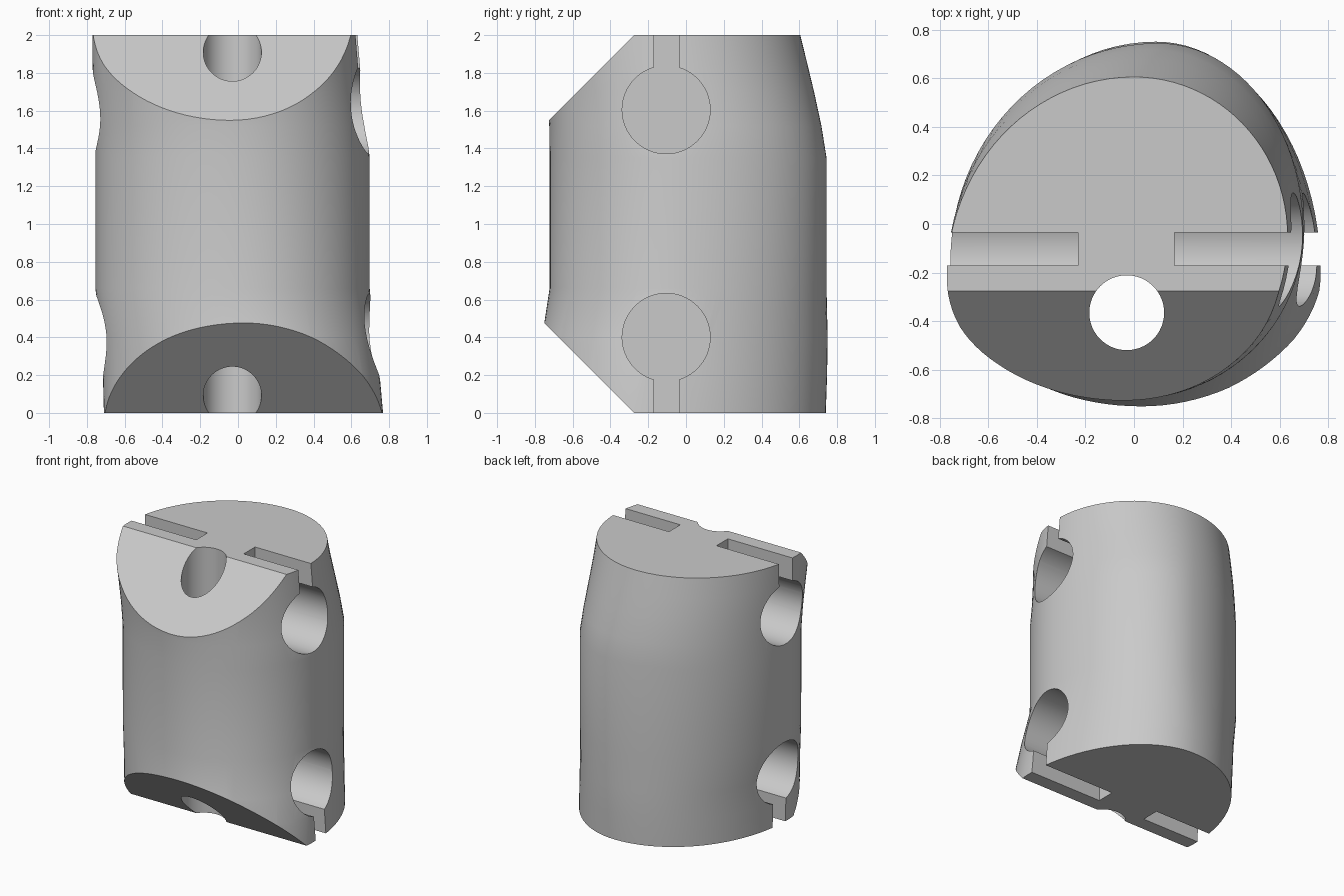
import bpy, bmesh, math
from mathutils import Vector

cube = bpy.data.objects.get("Cube")
if cube:
    bpy.data.objects.remove(cube, do_unlink=True)

grey = bpy.data.materials.new("plain grey")
grey.use_nodes = True
colour = (0.59, 0.59, 0.59, 1)
grey.diffuse_color = colour
grey.node_tree.nodes["Principled BSDF"].inputs["Base Color"].default_value = colour


def add_object(name, bm):
    bmesh.ops.recalc_face_normals(bm, faces=bm.faces)
    mesh = bpy.data.meshes.new(name)
    bm.to_mesh(mesh)
    bm.free()
    mesh.materials.append(grey)
    obj = bpy.data.objects.new(name, mesh)
    bpy.context.collection.objects.link(obj)
    return obj


# Body sections: height, then left, right, back and front extents,
# x of the back and front crowns, y of the left and right crowns
SECTIONS = [
    (0.0, -0.71, 0.768, 0.74, -0.79, 0.08, 0.08, -0.2, -0.2),
    (0.2, -0.715, 0.75, 0.747, -0.775, 0.08, 0.07, -0.19, -0.17),
    (0.4, -0.725, 0.722, 0.75, -0.762, 0.09, 0.05, -0.18, -0.12),
    (0.66, -0.755, 0.697, 0.744, -0.722, 0.1, -0.01, -0.15, -0.03),
    (1.35, -0.755, 0.697, 0.744, -0.722, 0.1, -0.02, -0.15, -0.03),
    (1.52, -0.758, 0.68, 0.717, -0.724, 0.07, -0.04, -0.17, -0.03),
    (1.7, -0.766, 0.66, 0.678, -0.738, 0.04, -0.06, -0.19, -0.04),
    (1.85, -0.77, 0.645, 0.642, -0.76, 0.02, -0.08, -0.21, -0.05),
    (2.0, -0.77, 0.632, 0.605, -0.775, 0.0, -0.08, -0.22, -0.05),
]
SIDES = 96


def section_ring(bm, z, left, right, back, front, back_x, front_x, left_y, right_y):
    ring = []
    for i in range(SIDES):
        a = math.tau * i / SIDES
        c, s = math.cos(a), math.sin(a)
        cx = back_x if s > 0 else front_x
        cy = right_y if c > 0 else left_y
        x = cx + c * (right - cx if c > 0 else cx - left)
        y = cy + s * (back - cy if s > 0 else cy - front)
        ring.append(bm.verts.new((x, y, z)))
    return ring


bm = bmesh.new()
rings = [section_ring(bm, *row) for row in SECTIONS]
for low, high in zip(rings, rings[1:]):
    for i in range(SIDES):
        j = (i + 1) % SIDES
        bm.faces.new((low[i], low[j], high[j], high[i]))
bm.faces.new(rings[0][::-1])
bm.faces.new(rings[-1])

# Sloping front faces at both ends
for point, normal in (((0, -0.275, 2), (0, -1, 1)),
                      ((0, -0.274, 0), (0, -1, -1))):
    bmesh.ops.bisect_plane(
        bm, geom=bm.verts[:] + bm.edges[:] + bm.faces[:], dist=1e-5,
        plane_co=point, plane_no=Vector(normal).normalized(), clear_outer=True)
    edges = [e for e in bm.edges if e.is_boundary]
    bmesh.ops.holes_fill(bm, edges=edges, sides=0)
body = add_object("shaped_block", bm)


def cylinder_cutter(name, start, end, radius):
    start, end = Vector(start), Vector(end)
    bm = bmesh.new()
    bmesh.ops.create_cone(bm, cap_ends=True, segments=64, radius1=radius,
                          radius2=radius, depth=(end - start).length)
    rot = (end - start).to_track_quat("Z", "Y").to_matrix()
    bmesh.ops.rotate(bm, verts=bm.verts, matrix=rot)
    bmesh.ops.translate(bm, verts=bm.verts, vec=(start + end) / 2)
    return add_object(name, bm)


def box_cutter(name, low, high):
    low, high = Vector(low), Vector(high)
    bm = bmesh.new()
    bmesh.ops.create_cube(bm, size=1)
    bmesh.ops.scale(bm, verts=bm.verts, vec=high - low)
    bmesh.ops.translate(bm, verts=bm.verts, vec=(low + high) / 2)
    return add_object(name, bm)


# Vertical bore, blind side sockets and the narrow slots opening from them
cutters = [cylinder_cutter("bore_cutter", (-0.03, -0.365, -0.2),
                           (-0.03, -0.365, 2.2), 0.154)]
for side, inner, outer in (("right", -0.23, -1), ("left", 0.167, 1)):
    for end, z, tip in (("lower", 0.4, -0.2), ("upper", 1.605, 2.2)):
        cutters.append(cylinder_cutter(f"{side}_{end}_socket_cutter",
                                       (inner, -0.105, z), (outer, -0.105, z), 0.233))
        cutters.append(box_cutter(f"{side}_{end}_slot_cutter",
                                  (min(inner, outer), -0.17, min(z, tip)),
                                  (max(inner, outer), -0.035, max(z, tip))))

bpy.context.view_layer.objects.active = body
for cutter in cutters:
    cutter.hide_render = True
    mod = body.modifiers.new(cutter.name, "BOOLEAN")
    mod.operation = "DIFFERENCE"
    mod.solver = "EXACT"
    mod.object = cutter
    bpy.ops.object.modifier_apply(modifier=mod.name)
    bpy.data.objects.remove(cutter, do_unlink=True)

# Smooth curved walls, crisp rims
bpy.ops.object.select_all(action="DESELECT")
body.select_set(True)
bpy.ops.object.shade_smooth_by_angle(angle=math.radians(25))
